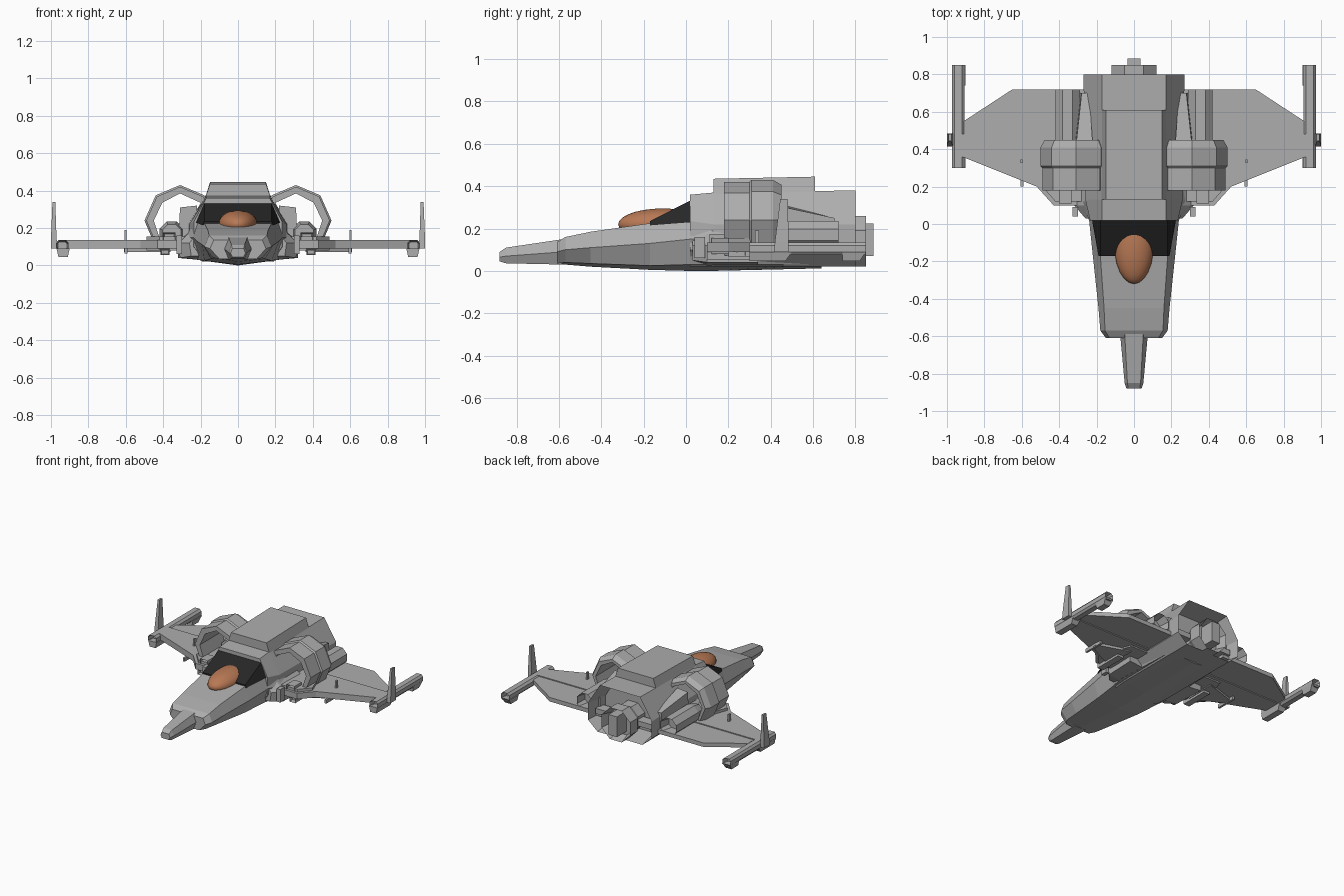
import bpy, bmesh, math
from mathutils import Vector

if "Cube" in bpy.data.objects:
    bpy.data.objects.remove(bpy.data.objects["Cube"], do_unlink=True)


def material(name, rgb):
    m = bpy.data.materials.new(name)
    m.use_nodes = True
    m.diffuse_color = (*rgb, 1)
    m.node_tree.nodes["Principled BSDF"].inputs["Base Color"].default_value = (*rgb, 1)
    return m


GREY = material("hull grey", (0.42, 0.42, 0.42))
DARK = material("windscreen black", (0.02, 0.02, 0.02))
AMBER = material("canopy amber", (0.48, 0.19, 0.09))


def loft(name, rings, mat=GREY, mirror=False, hollow=0.0, depth=0.1, ends=(1,)):
    """Skin a list of 3D rings, cap them, and optionally sink the end caps."""
    bm = bmesh.new()
    vs = [[bm.verts.new(p) for p in ring] for ring in rings]
    n = len(vs[0])
    for a, b in zip(vs, vs[1:]):
        for i in range(n):
            j = (i + 1) % n
            bm.faces.new((a[i], a[j], b[j], b[i]))
    caps = [bm.faces.new(vs[0]), bm.faces.new(vs[-1])]
    bmesh.ops.recalc_face_normals(bm, faces=bm.faces)
    if hollow:
        bmesh.ops.inset_individual(bm, faces=[caps[e] for e in ends], thickness=hollow)
        for e in ends:
            bmesh.ops.translate(bm, verts=caps[e].verts, vec=-depth * caps[e].normal)
    me = bpy.data.meshes.new(name)
    bm.to_mesh(me)
    bm.free()
    me.materials.append(mat)
    ob = bpy.data.objects.new(name, me)
    bpy.context.collection.objects.link(ob)
    if mirror:
        ob.modifiers.new("mirror", 'MIRROR').use_mirror_merge = False
    return ob


def sect(y, pts):
    return [(x, y, z) for x, z in pts]


def sym(y, half):
    """Full cross-section from its right half, listed from bottom to top."""
    return sect(y, half + [(-x, z) for x, z in reversed(half) if x])


def plan(name, pts, z0, z1):
    return loft(name, [[(x, y, z) for x, y in pts] for z in (z0, z1)], mirror=True)


def box(name, x, y, z, mirror=True, **kw):
    ring = [(x[0], z[0]), (x[1], z[0]), (x[1], z[1]), (x[0], z[1])]
    return loft(name, [sect(y[0], ring), sect(y[1], ring)], mirror=mirror, **kw)


def octagon(y, cx, cz, r):
    R = r / math.cos(math.pi / 8)
    return [(cx + R * math.cos(math.pi * (k + .5) / 4), y,
             cz + R * math.sin(math.pi * (k + .5) / 4)) for k in range(8)]


# Forward hull with keel and nose
loft("hull", [
    sym(-.61, [(0, .035), (.10, .035), (.15, .09), (.13, .135)]),
    sym(-.57, [(0, .03), (.13, .04), (.18, .10), (.155, .16)]),
    sym(-.45, [(0, .02), (.145, .035), (.19, .11), (.16, .185)]),
    sym(-.17, [(0, .005), (.18, .025), (.22, .13), (.18, .225)]),
    sym(.02, [(0, 0), (.20, .03), (.24, .15), (.21, .245)]),
    sym(.12, [(0, 0), (.22, .03), (.28, .15), (.23, .245)]),
    sym(.64, [(0, .012), (.20, .03), (.26, .15), (.20, .22)])])
loft("nose", [
    sym(-.88, [(.03, .045), (.04, .065), (.03, .09)]),
    sym(-.85, [(.035, .036), (.05, .07), (.035, .11)]),
    sym(-.58, [(.05, .03), (.075, .09), (.05, .15)])])

# Cabin body, open at the back, with raised roof
loft("cabin_body", [
    sym(.02, [(.18, .02), (.235, .10), (.235, .235), (.17, .36)]),
    sym(.13, [(.19, .02), (.26, .09), (.26, .22), (.17, .37)]),
    sym(.80, [(.19, .02), (.27, .09), (.27, .22), (.17, .38)])],
    hollow=.03, depth=.16)
loft("raised_roof", [
    sym(.13, [(.185, .33), (.15, .435)]),
    sym(.61, [(.185, .33), (.15, .445)])])

# Windscreen and canopy
loft("windscreen", [
    sym(-.17, [(.19, .215), (.18, .235)]),
    sym(.025, [(.225, .23), (.18, .335)])], DARK)
bpy.ops.mesh.primitive_uv_sphere_add(segments=24, ring_count=14, radius=1,
                                     location=(0, -.11, .22))
canopy = bpy.context.object
canopy.name = "canopy"
canopy.scale = (.106, .21, .075)
canopy.data.materials.append(AMBER)
bpy.ops.object.shade_smooth()

# Main engine with a vertical vane in its open nozzle
loft("engine_nozzle", [octagon(y, 0, .14, r) for y, r in
                       ((.60, .10), (.72, .10), (.76, .12), (.85, .12))],
     hollow=.025, depth=.08)
box("engine_vane", (-.035, .035), (.70, .885), (.07, .225), mirror=False)
box("engine_brace", (-.25, .25), (.66, .74), (.12, .16), mirror=False)

# Open angular rings over the wing roots
outer = [(.15, .33), (.18, .375), (.31, .43), (.44, .375), (.50, .24), (.45, .12)]
inner = [(.41, .12), (.45, .24), (.405, .335), (.31, .385), (.20, .335), (.19, .30)]


def ring_section(y, s):
    c = Vector((.31, .24))
    grown = [c + (Vector(p) - c) * s for p in outer]
    return sect(y, [tuple(p) for p in grown] + inner)


loft("intake_ring", [ring_section(y, s) for y, s in
                     ((.18, .95), (.30, .95), (.31, 1), (.41, 1), (.45, .88))], mirror=True)

# Nacelles behind the rings and their fairings
loft("nacelle", [octagon(y, .355, .17, r) for y, r in
                 ((.38, .05), (.45, .065), (.72, .065))],
     mirror=True, hollow=.015, depth=.08)
loft("nacelle_fairing", [
    sect(.42, [(.22, .11), (.32, .11), (.31, .31), (.22, .32)]),
    sect(.70, [(.24, .11), (.29, .11), (.28, .25), (.24, .25)])], mirror=True)

# Wings: main panel, thinner flap, thick root
plan("wing", [(.2, .10), (.43, .10), (.52, .20), (.92, .36), (.92, .48), (.2, .48)], .09, .135)
plan("wing_flap", [(.2, .475), (.91, .475), (.91, .55), (.65, .72), (.2, .72)], .097, .128)
plan("wing_root", [(.24, .12), (.42, .12), (.49, .20), (.40, .45), (.24, .45)], .08, .155)
plan("underwing_strake", [(.36, .16), (.46, .20), (.61, .28), (.61, .32), (.36, .40)], .072, .095)

# Cheek armour and braces at the wing roots
loft("cheek", [
    sect(.03, [(.21, .05), (.25, .05), (.26, .12), (.21, .18)]),
    sect(.10, [(.21, .03), (.31, .04), (.32, .12), (.21, .22)]),
    sect(.34, [(.21, .03), (.32, .04), (.32, .13), (.21, .22)])], mirror=True)
box("cheek_plate", (.30, .33), (.04, .09), (.06, .16))
box("root_arch", (.335, .40), (.11, .20), (.13, .175), hollow=.01, depth=.06, ends=(0,))

# Guns and small masts
box("inner_gun", (.365, .415), (.10, .32), (.055, .09), hollow=.008, depth=.03, ends=(0,))
box("outer_gun", (.592, .608), (.20, .36), (.065, .092))
box("mast", (.595, .607), (.325, .345), (.12, .19))

# Wing-tip pods with fins
pod = [(.905, .09), (.92, .075), (.96, .075), (.972, .09), (.972, .12),
       (.96, .135), (.92, .135), (.905, .12)]
loft("tip_pod", [sect(.30, pod), sect(.85, pod)], mirror=True,
     hollow=.01, depth=.05, ends=(0, 1))
for label, y0, y1 in (("front", .30, .50), ("rear", .74, .85)):
    loft("pod_keel_" + label, [
        [(x, y, z) for x, y in ((.90, y0), (.97, y0), (.97, y1), (.90, y1))]
        if z > .06 else
        [(x, y, z) for x, y in ((.91, y0), (.96, y0), (.96, y1 - .03), (.91, y1 - .03))]
        for z in (.046, .09)], mirror=True)
loft("tip_fin", [
    [(x0, y0, z), (x1, y0, z), (x1, y1, z), (x0, y1, z)] for x0, x1, y0, y1, z in
    ((.96, 1.0, .415, .485, .09), (.97, 1.0, .42, .485, .14), (.977, .992, .445, .48, .34))],
    mirror=True)
